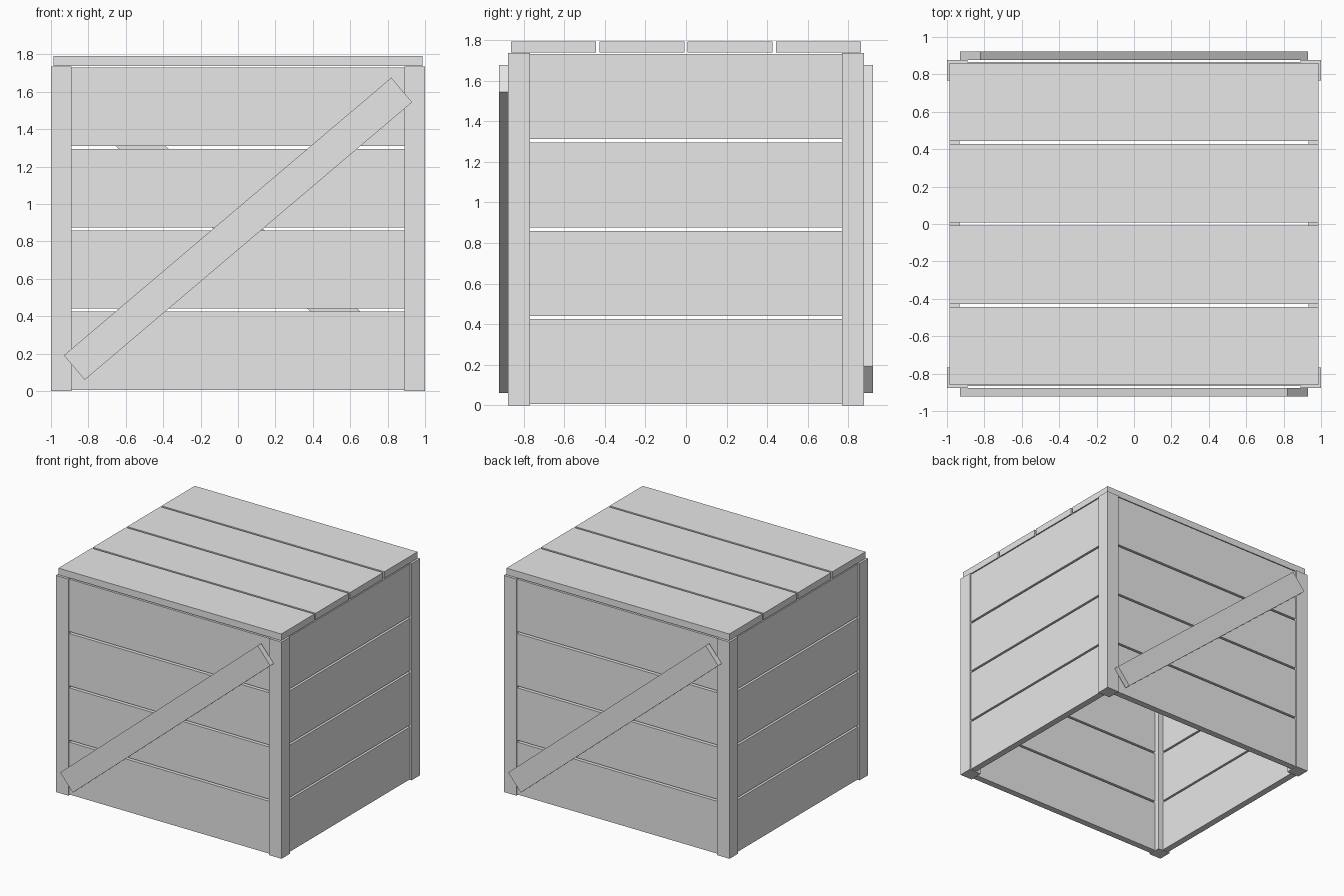
import bpy
from math import radians

cube = bpy.data.objects.get("Cube")
if cube:
    bpy.data.objects.remove(cube, do_unlink=True)

GREY = (0.8, 0.8, 0.8, 1)
wood = bpy.data.materials.new("plain grey")
wood.use_nodes = True
wood.diffuse_color = GREY
wood.node_tree.nodes["Principled BSDF"].inputs["Base Color"].default_value = GREY


def block(name, centre, size, tilt=0):
    """Box of the given size, optionally tilted about the front-back axis."""
    bpy.ops.mesh.primitive_cube_add(size=1, location=centre, rotation=(0, radians(tilt), 0))
    ob = bpy.context.object
    ob.name = name
    ob.scale = size
    ob.data.materials.append(wood)
    return ob


HALF_X, HALF_Y = 1.0, 0.877   # outer faces of the corner posts
POST, POST_H = 0.11, 1.735
THICK, BOARD, PITCH = 0.053, 0.419, 0.435
SIDE_X, WALL_Y = 0.987, 0.866  # outer faces of the walls
MID_Z = 0.868

# Corner posts
for sx, side in ((-1, "right"), (1, "left")):
    for sy, end in ((-1, "front"), (1, "back")):
        block(f"{end}_{side}_post",
              (sx * (HALF_X - POST / 2), sy * (HALF_Y - POST / 2), POST_H / 2),
              (POST, POST, POST_H))

# Four boards on each wall and on the lid
for i in range(4):
    offset = (i - 1.5) * PITCH
    z = MID_Z + offset
    for s, end, side in ((-1, "front", "right"), (1, "back", "left")):
        block(f"{end}_board_{i + 1}", (0, s * (WALL_Y - THICK / 2), z),
              (2 * (HALF_X - POST), THICK, BOARD))
        block(f"{side}_board_{i + 1}", (s * (SIDE_X - THICK / 2), 0, z),
              (THICK, 2 * (HALF_Y - POST), BOARD))
    block(f"lid_board_{i + 1}", (0, offset, 1.738 + THICK / 2),
          (2 * SIDE_X, BOARD, THICK))

# Diagonal braces, each rising to the right as seen from its own side
for s, end in ((-1, "front"), (1, "back")):
    block(f"{end}_brace", (0, s * (HALF_Y + 0.022), MID_Z), (2.295, 0.044, 0.172), s * 40.3)
